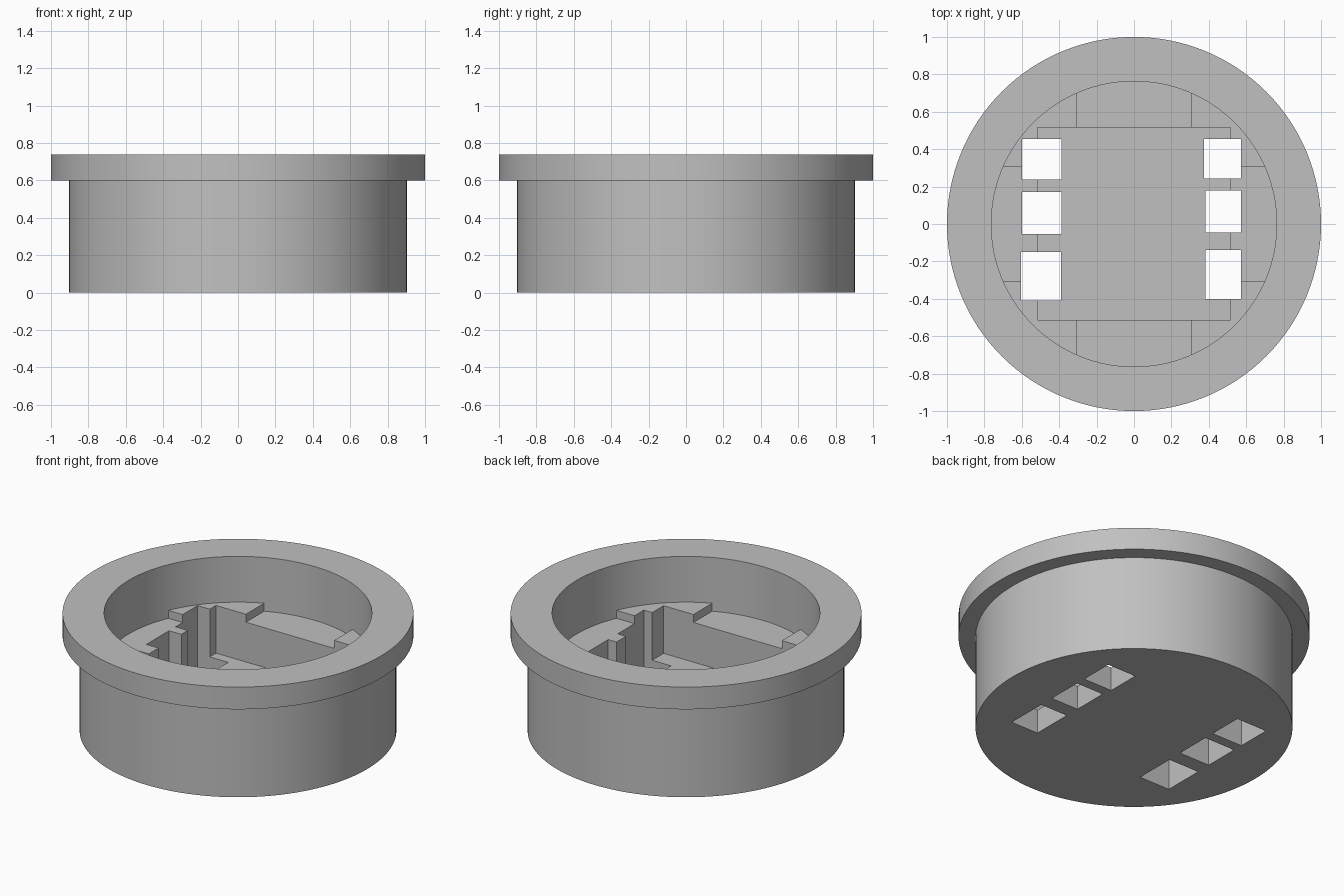
import bpy
import bmesh
import math

if "Cube" in bpy.data.objects:
    bpy.data.objects.remove(bpy.data.objects["Cube"])

SEG = 128

grey = bpy.data.materials.new("plain grey")
grey.diffuse_color = (0.53, 0.53, 0.53, 1)
grey.use_nodes = True
grey.node_tree.nodes["Principled BSDF"].inputs["Base Color"].default_value = grey.diffuse_color


def finish(name, bm):
    bmesh.ops.recalc_face_normals(bm, faces=bm.faces[:])
    mesh = bpy.data.meshes.new(name)
    bm.to_mesh(mesh)
    bm.free()
    mesh.materials.append(grey)
    obj = bpy.data.objects.new(name, mesh)
    bpy.context.collection.objects.link(obj)
    return obj


def turned(name, profile):
    """Solid of revolution from (radius, z) points, capped at both ends."""
    bm = bmesh.new()
    rings = [[bm.verts.new((r * math.cos(2 * math.pi * i / SEG),
                            r * math.sin(2 * math.pi * i / SEG), z))
              for i in range(SEG)] for r, z in profile]
    for a, b in zip(rings, rings[1:]):
        for i in range(SEG):
            j = (i + 1) % SEG
            bm.faces.new((a[i], a[j], b[j], b[i]))
    bm.faces.new(rings[0])
    bm.faces.new(rings[-1])
    return finish(name, bm)


def box(name, x0, x1, y0, y1, z0, z1):
    bm = bmesh.new()
    bmesh.ops.create_cube(bm, size=1)
    for v in bm.verts:
        v.co = (x1 if v.co.x > 0 else x0,
                y1 if v.co.y > 0 else y0,
                z1 if v.co.z > 0 else z0)
    return finish(name, bm)


def cut(target, cutter):
    """Subtract the cutter and remove it."""
    mod = target.modifiers.new("cut", 'BOOLEAN')
    mod.operation = 'DIFFERENCE'
    mod.solver = 'EXACT'
    mod.object = cutter
    bpy.context.view_layer.objects.active = target
    bpy.ops.object.modifier_apply(modifier=mod.name)
    bpy.data.objects.remove(cutter)


# Round housing with overhanging rim
housing = turned("housing", [(0.903, 0), (0.903, 0.598), (1, 0.598), (1, 0.738)])

# Bore, leaving four raised corner pads above the ledge
bore = turned("bore_cutter", [(0.763, 0.40), (0.763, 1)])
for sx in (-1, 1):
    for sy in (-1, 1):
        xs = sorted((sx * 0.307, sx * 1.2))
        ys = sorted((sy * 0.307, sy * 1.2))
        cut(bore, box("pad_block", *xs, *ys, 0.3, 0.45))
cut(housing, bore)

# Square pocket
cut(housing, box("pocket_cutter", -0.515, 0.515, -0.513, 0.517, 0.15, 0.7))

# Six through slots biting into the side walls of the pocket
slots = [(-0.60, -0.387, 0.237, 0.455), (-0.60, -0.387, -0.053, 0.172),
         (-0.603, -0.39, -0.41, -0.15),
         (0.373, 0.573, 0.242, 0.455), (0.383, 0.573, -0.045, 0.178),
         (0.383, 0.573, -0.40, -0.14)]
for s in slots:
    cut(housing, box("slot_cutter", *s, -0.1, 0.7))

# Smooth round walls, crisp edges
bpy.ops.object.select_all(action='DESELECT')
housing.select_set(True)
bpy.context.view_layer.objects.active = housing
bpy.ops.object.shade_smooth_by_angle(angle=math.radians(30))
